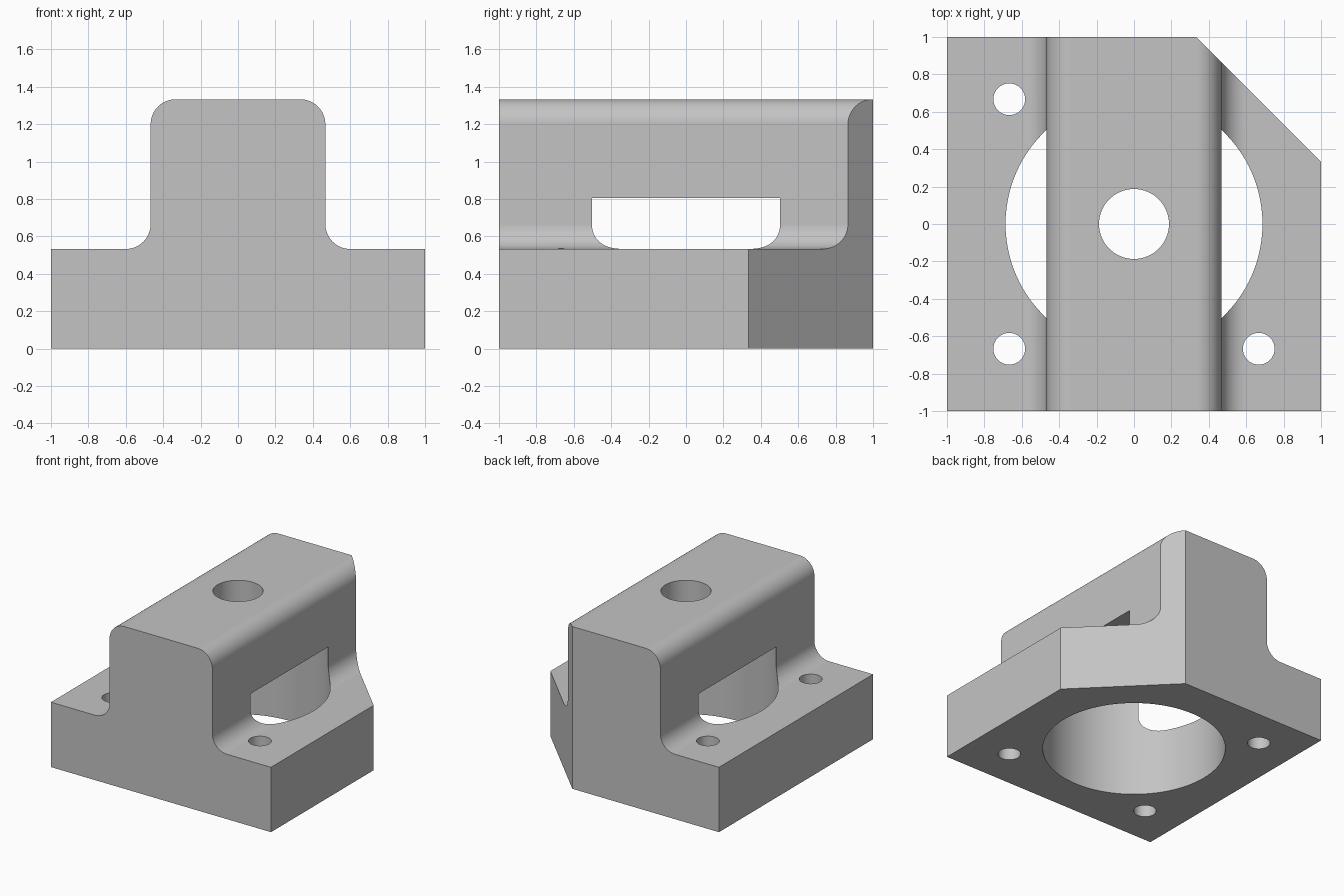
import bpy, bmesh, math
from mathutils import Matrix

cube = bpy.data.objects.get("Cube")
if cube:
    bpy.data.objects.remove(cube, do_unlink=True)

# Main sizes
HALF, BASE_H, TOP_H = 1.0, 0.533, 1.333
RIB, FILLET = 0.467, 0.133
BORE_R, BORE_TOP = 0.687, 0.805
CHAMFER = 0.667

grey = bpy.data.materials.new("light grey metal")
grey.use_nodes = True
colour = (0.55, 0.55, 0.55, 1)
grey.diffuse_color = colour
grey.node_tree.nodes["Principled BSDF"].inputs["Base Color"].default_value = colour


def prism(name, outline, direction):
    """Extrude a closed outline of 3D points along a direction."""
    bm = bmesh.new()
    face = bm.faces.new([bm.verts.new(p) for p in outline])
    moved = bmesh.ops.extrude_face_region(bm, geom=[face])["geom"]
    bmesh.ops.translate(bm, vec=direction,
                        verts=[v for v in moved if isinstance(v, bmesh.types.BMVert)])
    bmesh.ops.recalc_face_normals(bm, faces=bm.faces[:])
    return finish(name, bm)


def cylinder(name, x, y, radius, z0, z1, sides):
    bm = bmesh.new()
    bmesh.ops.create_cone(bm, cap_ends=True, segments=sides, radius1=radius,
                          radius2=radius, depth=z1 - z0,
                          matrix=Matrix.Translation((x, y, (z0 + z1) / 2)))
    return finish(name, bm)


def finish(name, bm):
    mesh = bpy.data.meshes.new(name)
    bm.to_mesh(mesh)
    bm.free()
    mesh.materials.append(grey)
    obj = bpy.data.objects.new(name, mesh)
    bpy.context.collection.objects.link(obj)
    return obj


def arc(cx, cz, start, end, steps=16):
    angles = [math.radians(start + (end - start) * i / steps) for i in range(steps + 1)]
    return [(cx + FILLET * math.cos(a), cz + FILLET * math.sin(a)) for a in angles]


# Flanged body: half profile with filleted foot and rounded crown, mirrored
half = [(HALF, 0), (HALF, BASE_H)]
half += arc(RIB + FILLET, BASE_H + FILLET, 270, 180)
half += arc(RIB - FILLET, TOP_H - FILLET, 0, 90)
profile = half + [(-x, z) for x, z in reversed(half)]
body = prism("bearing_block", [(x, -HALF, z) for x, z in profile], (0, 2 * HALF, 0))

# Cutters: corner chamfer, large blind bore, top hole and three bolt holes
OVER = 0.2
a, b = HALF - CHAMFER - OVER, HALF + OVER
cutters = [
    prism("chamfer_cutter", [(a, b, -OVER), (b, b, -OVER), (b, a, -OVER)],
          (0, 0, TOP_H + 2 * OVER)),
    cylinder("bore_cutter", 0, 0, BORE_R, -OVER, BORE_TOP, 96),
    cylinder("top_hole_cutter", 0, 0, 0.187, BORE_TOP - OVER, TOP_H + OVER, 64),
]
for sx, sy in ((-1, -1), (1, -1), (-1, 1)):
    cutters.append(cylinder("bolt_hole_cutter", sx * 0.667, sy * 0.667, 0.085,
                            -OVER, BASE_H + OVER, 48))

bpy.ops.object.select_all(action="DESELECT")
body.select_set(True)
bpy.context.view_layer.objects.active = body
for cutter in cutters:
    cutter.hide_render = True
    cut = body.modifiers.new(cutter.name, "BOOLEAN")
    cut.operation, cut.solver, cut.object = "DIFFERENCE", "EXACT", cutter
    bpy.ops.object.modifier_apply(modifier=cut.name)
    bpy.data.objects.remove(cutter, do_unlink=True)

# Smooth fillets and bores, crisp machined edges
bpy.ops.object.shade_smooth_by_angle(angle=math.radians(30))
weighted = body.modifiers.new("flat_face_normals", "WEIGHTED_NORMAL")
weighted.keep_sharp = True
